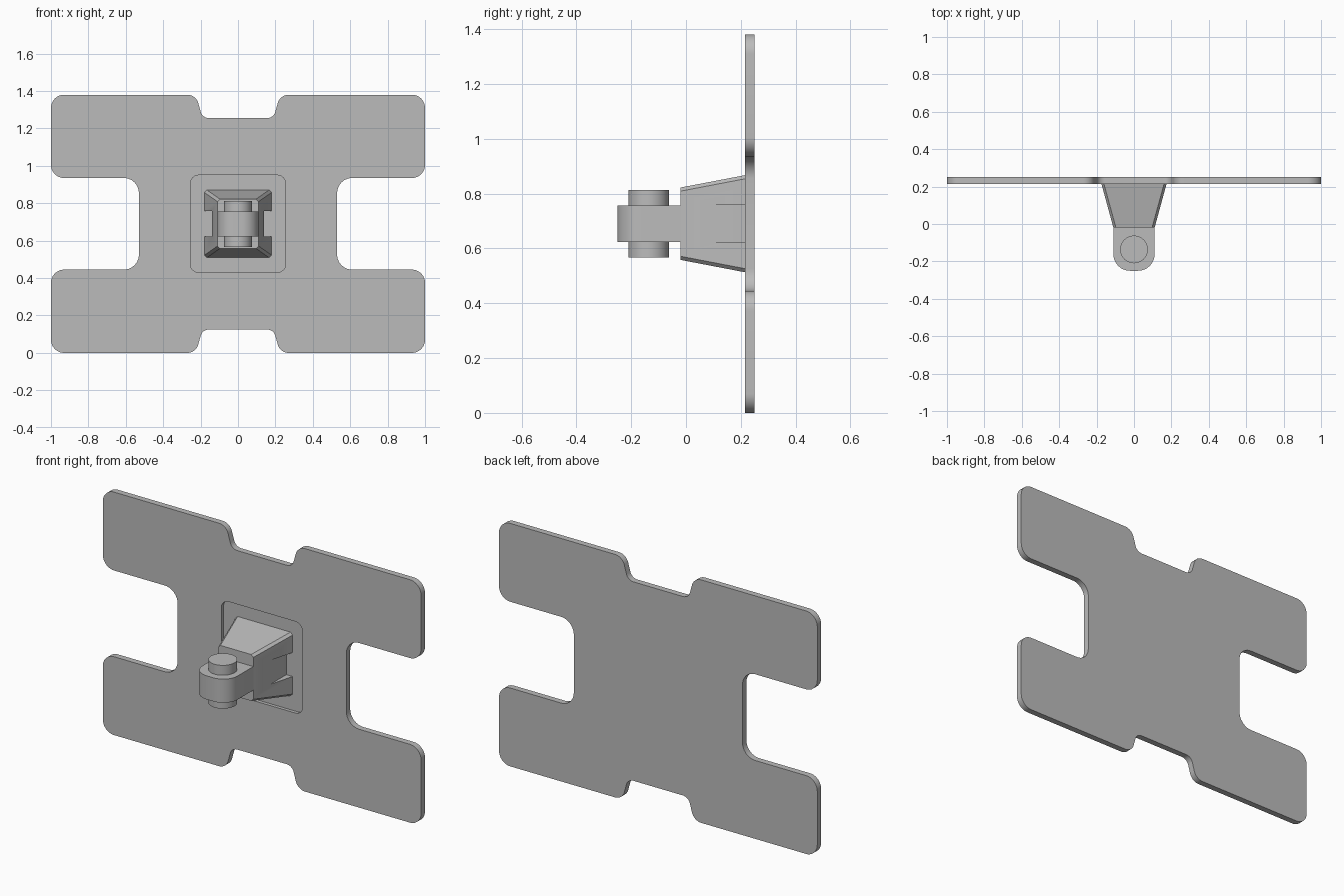
import bpy
import bmesh
from math import tan
from mathutils import Vector

cube = bpy.data.objects.get("Cube")
if cube:
    bpy.data.objects.remove(cube, do_unlink=True)

MID = 0.69  # mid height of the model

grey = bpy.data.materials.new("plain_grey")
grey.use_nodes = True
GREY = (0.5, 0.5, 0.5, 1)
grey.diffuse_color = GREY
grey.node_tree.nodes["Principled BSDF"].inputs["Base Color"].default_value = GREY


def rounded(corners, steps=8):
    """Round every (x, y, radius) corner of a closed outline."""
    out = []
    for i, (x, y, r) in enumerate(corners):
        p = Vector((x, y))
        a = (Vector(corners[i - 1][:2]) - p).normalized()
        b = (Vector(corners[(i + 1) % len(corners)][:2]) - p).normalized()
        if r == 0:
            out.append(p)
            continue
        half = a.angle(b) / 2
        centre = p + (a + b).normalized() * (r / abs(tan(half)) ** 2 + r * r / r) ** 0.5 * r ** 0.5
        start = p + a * (r / tan(half)) - centre
        end = p + b * (r / tan(half)) - centre
        for k in range(steps + 1):
            out.append(centre + start.lerp(end, k / steps).normalized() * r)
    return out


def finish(name, bm):
    bmesh.ops.recalc_face_normals(bm, faces=bm.faces)
    mesh = bpy.data.meshes.new(name)
    bm.to_mesh(mesh)
    bm.free()
    mesh.materials.append(grey)
    obj = bpy.data.objects.new(name, mesh)
    bpy.context.collection.objects.link(obj)
    return obj


def prism(name, outline, low, high, upright):
    """Extrude an outline along y (upright) or along z."""
    bm = bmesh.new()
    place = (lambda p, d: (p.x, d, p.y + MID)) if upright else (lambda p, d: (p.x, p.y, d))
    face = bm.faces.new([bm.verts.new(place(p, low)) for p in outline])
    top = bmesh.ops.extrude_face_region(bm, geom=[face])["geom"]
    shift = (0, high - low, 0) if upright else (0, 0, high - low)
    bmesh.ops.translate(bm, vec=shift, verts=[v for v in top if isinstance(v, bmesh.types.BMVert)])
    return finish(name, bm)


def box_outline(w, h, r=0):
    return [(-w, -h, r), (w, -h, r), (w, h, r), (-w, h, r)]


def plain(corners):
    return [Vector(c[:2]) for c in corners]


def activate(obj):
    bpy.ops.object.select_all(action="DESELECT")
    obj.select_set(True)
    bpy.context.view_layer.objects.active = obj


def carve(obj, cutter):
    mod = obj.modifiers.new("cut", "BOOLEAN")
    mod.operation = "DIFFERENCE"
    mod.solver = "EXACT"
    mod.object = cutter
    activate(obj)
    bpy.ops.object.modifier_apply(modifier=mod.name)
    bpy.data.objects.remove(cutter, do_unlink=True)


# Back plate: one quarter of the outline, mirrored both ways
quarter = [(0.19, 0.565, 0.045), (0.225, 0.69, 0.06), (1, 0.69, 0.07),
           (1, 0.245, 0.07), (0.53, 0.245, 0.08)]
right = quarter + [(x, -z, r) for x, z, r in reversed(quarter)]
outline = right + [(-x, z, r) for x, z, r in reversed(right)]
plate = prism("back_plate", rounded(outline), 0.215, 0.25, True)

# Shallow recess around the mount
carve(plate, prism("recess_cutter", rounded(box_outline(0.255, 0.26, 0.045)), 0.1, 0.234, True))

# Tapered mount block with chamfered long edges
bm = bmesh.new()
rings = [[bm.verts.new((x, y, z + MID)) for x, z in plain(box_outline(w, h))]
         for y, w, h in ((-0.02, 0.11, 0.132), (0.236, 0.18, 0.181))]
bm.faces.new(rings[0])
bm.faces.new(rings[1])
for i in range(4):
    j = (i + 1) % 4
    bm.faces.new((rings[0][i], rings[0][j], rings[1][j], rings[1][i]))
long_edges = [e for e in bm.edges if abs(e.verts[0].co.y - e.verts[1].co.y) > 0.1]
bmesh.ops.bevel(bm, geom=long_edges, offset=0.013, segments=1, affect="EDGES")
block = finish("mount_block", bm)

# Side notches in the block
for side in (-1, 1):
    notch = [Vector((side * 0.14 + x, z)) for x, z in
             ((0, -0.068), (side * 0.1, -0.068), (side * 0.1, 0.068), (0, 0.068))]
    carve(block, prism("notch_cutter", notch, -0.1, 0.3, True))

# Tongue with a rounded nose
nose = [(-0.11, 0.02, 0), (-0.11, -0.25, 0.088), (0.11, -0.25, 0.088), (0.11, 0.02, 0)]
tongue = prism("tongue", rounded(nose), MID - 0.067, MID + 0.067, False)

# Pivot pin through the tongue
bpy.ops.mesh.primitive_cylinder_add(vertices=40, radius=0.074, depth=0.246,
                                    location=(0, -0.136, MID))
pin = bpy.context.object
pin.name = "pivot_pin"
pin.data.materials.append(grey)

for obj in (plate, block, tongue, pin):
    activate(obj)
    bpy.ops.object.shade_smooth_by_angle(angle=0.5)
